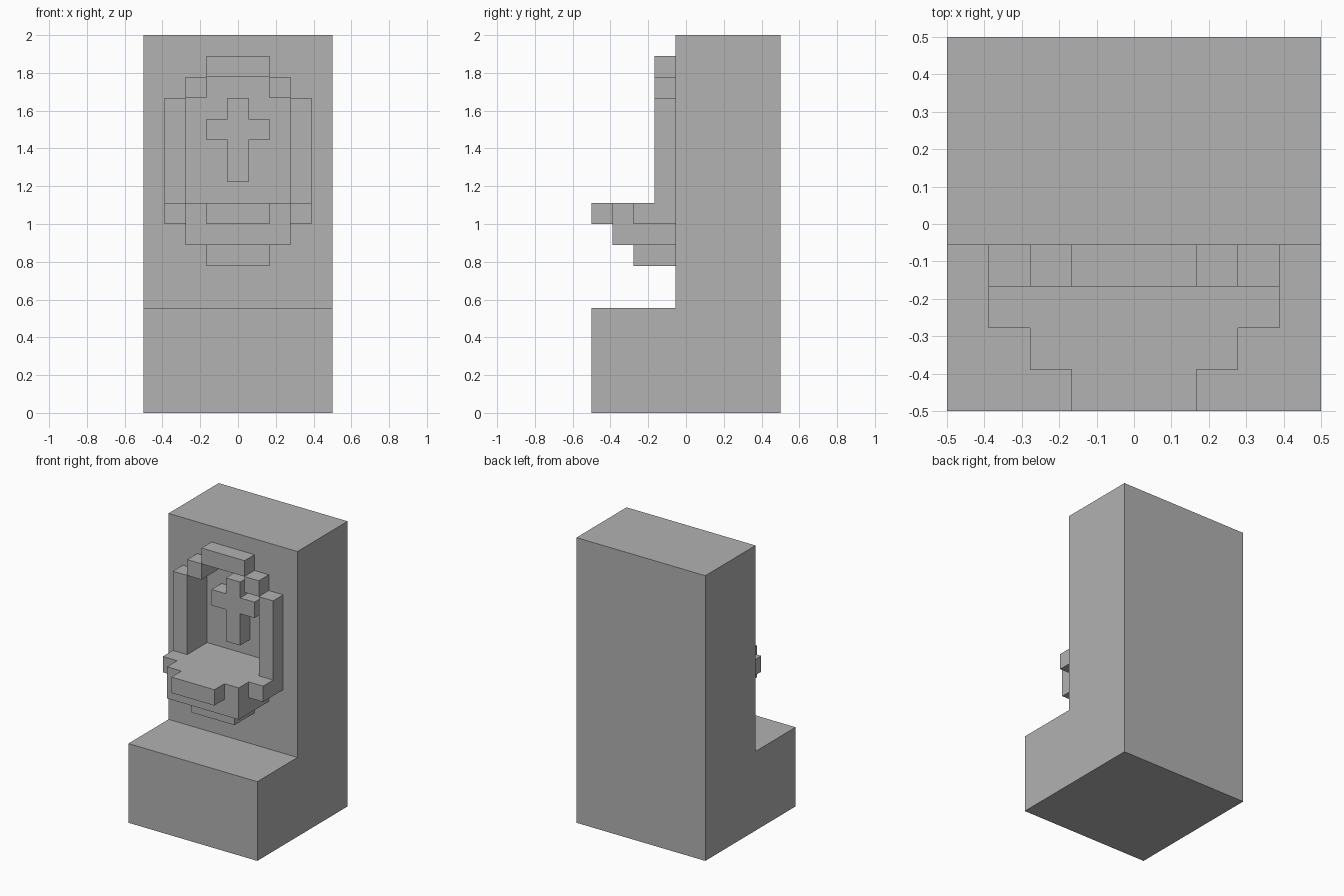
import bpy
import bmesh

U = 1 / 9  # block size: the model is 9 blocks wide and 18 tall

if "Cube" in bpy.data.objects:
    bpy.data.objects.remove(bpy.data.objects["Cube"])

stone = bpy.data.materials.new("grey_stone")
stone.use_nodes = True
GREY = (0.445, 0.445, 0.445, 1)
stone.diffuse_color = GREY
stone.node_tree.nodes["Principled BSDF"].inputs["Base Color"].default_value = GREY


def prism(name, outline, axis, start, end):
    """Extrude a 2D outline (in blocks) along the given axis from start to end."""
    def place(a, b, c):
        p = [a, b]
        p.insert(axis, c)
        return [v * U for v in p]

    bm = bmesh.new()
    face = bm.faces.new([bm.verts.new(place(a, b, start)) for a, b in outline])
    ext = bmesh.ops.extrude_face_region(bm, geom=[face])
    shift = [0, 0, 0]
    shift[axis] = (end - start) * U
    moved = [g for g in ext["geom"] if isinstance(g, bmesh.types.BMVert)]
    bmesh.ops.translate(bm, verts=moved, vec=shift)
    bmesh.ops.recalc_face_normals(bm, faces=bm.faces)
    mesh = bpy.data.meshes.new(name)
    bm.to_mesh(mesh)
    bm.free()
    mesh.materials.append(stone)
    obj = bpy.data.objects.new(name, mesh)
    bpy.context.collection.objects.link(obj)
    return obj


def rect(a0, a1, b0, b1):
    return [(a0, b0), (a1, b0), (a1, b1), (a0, b1)]


def mirrored(half):
    """Close a half outline given on the +x side by reflecting it."""
    return half + [(-x, b) for x, b in reversed(half)]


# Wall and step as one L-shaped side profile
wall = prism("wall_and_step",
             [(-4.5, 0), (4.5, 0), (4.5, 18), (-.5, 18), (-.5, 5), (-4.5, 5)],
             0, -4.5, 4.5)

# Stepped niche cut into the wall
niche = prism("niche_cutter",
              mirrored([(2.5, 10), (2.5, 15), (1.5, 15), (1.5, 16)]), 1, -1, .5)
niche.hide_render = True
cut = wall.modifiers.new("niche", "BOOLEAN")
cut.operation = "DIFFERENCE"
cut.solver = "EXACT"
cut.object = niche
depsgraph = bpy.context.evaluated_depsgraph_get()
carved = bpy.data.meshes.new_from_object(wall.evaluated_get(depsgraph))
wall.modifiers.clear()
wall.data = carved
bpy.data.objects.remove(niche)

# Raised arch around the niche
prism("arch_top", rect(-1.5, 1.5, 16, 17), 1, -1.5, -.5)
for side, s in (("left", 1), ("right", -1)):
    prism(f"arch_corner_{side}", rect(s * 1.5, s * 2.5, 15, 16), 1, -1.5, -.5)
    prism(f"arch_post_{side}", rect(s * 2.5, s * 3.5, 10, 15), 1, -1.5, -.5)

# Cross standing out from the back of the niche
prism("cross", mirrored([(.5, 11), (.5, 13), (1.5, 13), (1.5, 14), (.5, 14), (.5, 15)]),
      1, -.5, .5)

# Basin in three stepped layers
prism("basin_rim",
      mirrored([(3.5, -.5), (3.5, -2.5), (2.5, -2.5), (2.5, -3.5), (1.5, -3.5), (1.5, -4.5)]),
      2, 9, 10)
prism("basin_middle", rect(-2.5, 2.5, -3.5, -.5), 2, 8, 9)
prism("basin_foot", rect(-1.5, 1.5, -2.5, -.5), 2, 7, 8)
